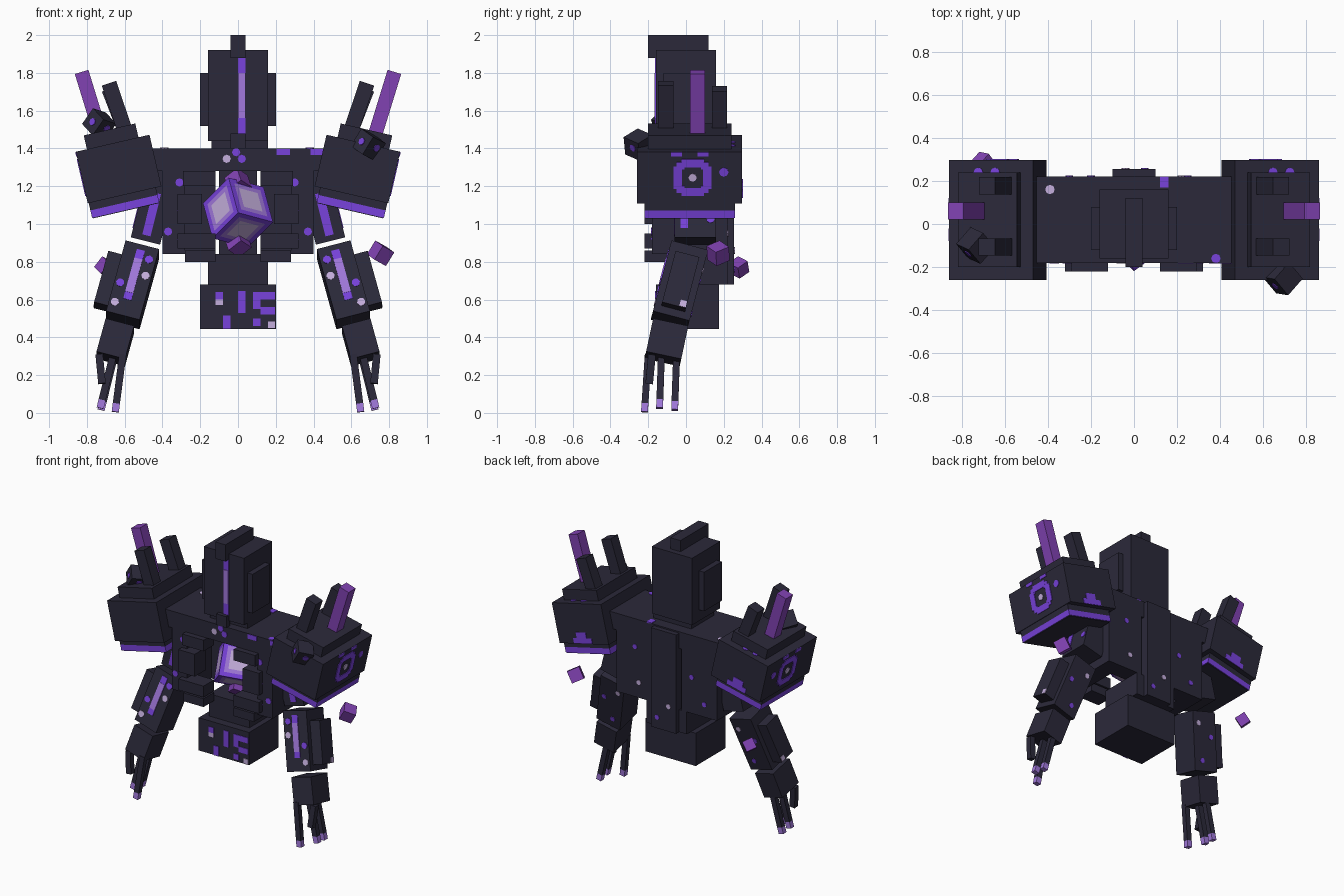
import bpy, bmesh
from math import radians
from mathutils import Matrix, Vector

if "Cube" in bpy.data.objects:
    bpy.data.objects.remove(bpy.data.objects["Cube"])


def material(name, rgb):
    m = bpy.data.materials.new(name)
    m.diffuse_color = (*rgb, 1)
    m.use_nodes = True
    m.node_tree.nodes["Principled BSDF"].inputs["Base Color"].default_value = m.diffuse_color
    return m


DARK = material("dark_slate", (0.024, 0.022, 0.042))
VIOLET = material("violet", (0.19, 0.055, 0.72))
PURPLE = material("crystal_purple", (0.22, 0.055, 0.45))
LIGHT = material("light_purple", (0.36, 0.19, 0.72))
PALE = material("pale_lilac", (0.56, 0.43, 0.73))
WORLD = Matrix.Identity(4)


def finish(name, bm, mats, frame=WORLD):
    me = bpy.data.meshes.new(name)
    bm.to_mesh(me)
    bm.free()
    for m in mats:
        me.materials.append(m)
    ob = bpy.data.objects.new(name, me)
    ob.matrix_world = frame
    bpy.context.collection.objects.link(ob)
    return ob


def box(name, loc, size, mat=DARK, frame=WORLD):
    bm = bmesh.new()
    bmesh.ops.create_cube(bm, size=1, matrix=Matrix.Translation(loc) @ Matrix.Diagonal((*size, 1)))
    return finish(name, bm, [mat], frame)


def span(name, x, y, z, mat=DARK, frame=WORLD):
    """Box given by its limits on each axis."""
    r = (x, y, z)
    return box(name, [(a + b) / 2 for a, b in r], [abs(b - a) for a, b in r], mat, frame)


def dot(name, loc, axis, mat=VIOLET, r=0.022, frame=WORLD):
    """Thin eight-sided spot facing along an axis."""
    bm = bmesh.new()
    turn = Vector(axis).to_track_quat('Z', 'Y').to_matrix().to_4x4()
    bmesh.ops.create_cone(bm, cap_ends=True, segments=8, radius1=r, radius2=r, depth=0.008,
                          matrix=Matrix.Translation(loc) @ turn)
    return finish(name, bm, [mat], frame)


def frame_at(loc, rx=0, ry=0, rz=0):
    return (Matrix.Translation(loc) @ Matrix.Rotation(radians(rz), 4, 'Z')
            @ Matrix.Rotation(radians(rx), 4, 'X') @ Matrix.Rotation(radians(ry), 4, 'Y'))


def rod(name, p, q, w, d, mat=DARK, tip=None):
    """Box running from p to q, tilted mostly sideways, with an optional coloured tip."""
    p, q = Vector(p), Vector(q)
    z = (q - p).normalized()
    x = Vector((0, 1, 0)).cross(z).normalized()
    f = Matrix.Translation(p) @ Matrix((x, z.cross(x), z)).transposed().to_4x4()
    n = (q - p).length
    cut = n - 0.045 if tip else n
    span(name, (-w / 2, w / 2), (-d / 2, d / 2), (0, cut), mat, f)
    if tip:
        span(name + "_tip", (-w / 2, w / 2), (-d / 2, d / 2), (cut, n), tip, f)


FRONT, BACK, UP, SIDE = (0, -1, 0), (0, 1, 0), (0, 0, 1), (1, 0, 0)

# Head
span("head", (-.16, .16), (-.16, .16), (1.44, 1.92))
span("head_crest", (-.04, .04), (-.20, .12), (1.88, 2.0))
span("neck", (-.14, .16), (-.12, .14), (1.39, 1.44))
span("chin", (-.04, .04), (-.19, -.15), (1.40, 1.48))
span("face_stripe", (0, .04), (-.165, -.156), (1.48, 1.88), VIOLET)
span("face_stripe_core", (0, .04), (-.168, -.160), (1.56, 1.80), LIGHT)

# Torso, hollow in the middle around the core
span("collar_beam", (-.46, .46), (-.18, .22), (1.28, 1.40))
span("spine", (-.10, .10), (.12, .255), (.68, 1.39))
span("abdomen", (-.16, .16), (-.10, .22), (.68, .84))
span("pelvis", (-.20, .20), (-.16, .175), (.445, .68))

# Pelvis runes
for x0, x1, z0, z1, m in [(-.08, -.04, .445, .515, VIOLET), (-.12, -.08, .60, .64, VIOLET),
                          (-.12, -.08, .57, .60, PALE), (0, .04, .53, .645, VIOLET),
                          (.08, .195, .60, .64, VIOLET), (.08, .12, .55, .60, VIOLET),
                          (.12, .195, .52, .56, VIOLET), (.08, .12, .46, .50, VIOLET),
                          (.16, .195, .45, .485, PALE)]:
    span("pelvis_rune", (x0, x1), (-.164, -.156), (z0, z1), m)

# Spots on the torso
for x, z, m in [(-.06, 1.345, PALE), (.02, 1.345, VIOLET), (-.01, 1.38, VIOLET),
                (.30, 1.22, VIOLET), (-.31, 1.22, VIOLET), (-.30, 1.07, VIOLET), (.30, 1.07, VIOLET),
                (-.30, .92, VIOLET), (.30, .92, VIOLET), (.37, .96, VIOLET), (-.37, .96, VIOLET)]:
    dot("chest_spot", (x, -.18, z), FRONT, m)
for x in (.24, .42):
    span("collar_mark", (x - .035, x + .035), (-.184, -.176), (1.365, 1.398), VIOLET)
for x, z, m in [(-.2, 1.1, VIOLET), (.25, 1.2, VIOLET), (.22, .95, PALE), (-.3, .93, VIOLET)]:
    dot("back_spot", (x, .22, z), BACK, m, .018)
for x, z, m in [(.05, .76, VIOLET), (-.04, .86, PALE)]:
    dot("spine_spot", (x, .255, z), BACK, m, .018)
dot("collar_spot", (-.39, .16, 1.40), UP, PALE)
dot("collar_spot", (.38, -.16, 1.40), UP, VIOLET)
span("collar_top_mark", (.12, .16), (.17, .22), (1.396, 1.404), VIOLET)

# Core crystal: corner-on cube with stepped glowing faces
bm = bmesh.new()
bmesh.ops.create_cube(bm, size=.235)
inner = list(bm.faces)
for step, width in ((1, .042), (2, .036)):
    bmesh.ops.inset_individual(bm, faces=inner, thickness=width, depth=0)
    for f in inner:
        f.material_index = step
corner = Vector((1, 1, 1)).rotation_difference(Vector((0, -1, 0))).to_matrix().to_4x4()
edge = corner @ Vector((0, 0, -1))
# Turn about the view axis so that one front edge leans up and to the left
flat, aim = Vector((edge.x, 0, edge.z)), Vector((.26, 0, -.97))
spin = (-flat).rotation_difference(-aim).to_matrix().to_4x4()
spin = Matrix.Rotation(radians(180), 4, 'Y') @ spin
finish("core_crystal", bm, [VIOLET, LIGHT, PALE], Matrix.Translation((0, -.015, 1.06)) @ spin @ corner)
for z in (1.22, .90):
    box("core_shard", (0, 0, 0), (.09, .09, .09), PURPLE, frame_at((0, 0, z), 45, 35, 20))

for s in (-1, 1):
    # Head side plate
    span("head_side_plate", (.15 * s, .20 * s), (-.12, .08), (1.52, 1.80))

    # Rib cage half, recessed beside the core
    span("chest_side", (.28 * s, .40 * s), (-.18, .22), (.84, 1.30))
    span("chest_back", (.12 * s, .30 * s), (.10, .22), (.84, 1.30))
    for a, b, z0, z1 in [(.12, .29, 1.20, 1.28), (.19, .32, 1.08, 1.16), (.19, .32, 1.0, 1.08),
                         (.12, .32, .87, .95), (.12, .28, .80, .86)]:
        span("rib", (a * s, b * s), (-.22, -.10), (z0, z1))

    # Shoulder block
    f = frame_at((.632 * s, 0, 1.291), ry=13 * s)
    span("shoulder", (-.2 * s, .2 * s), (-.26, .297), (-.14, .14), DARK, f)
    span("shoulder_cap", (-.14 * s, .14 * s), (-.20, .24), (.14, .215), DARK, f)
    span("shoulder_skirt", (-.17 * s, .195 * s), (-.22, .26), (-.18, -.14), DARK, f)
    span("shoulder_band", (-.17 * s, .195 * s), (-.22, .26), (-.22, -.18), VIOLET, f)
    span("shoulder_underside", (-.165 * s, .19 * s), (-.215, .255), (-.224, -.216), DARK, f)
    # Ring emblem on the outer face
    for i in (-1, 1):
        box("ring_bar", (.2 * s, .035 + .078 * i, 0), (.009, .044, .12), VIOLET, f)
        box("ring_bar", (.2 * s, .035, .078 * i), (.009, .12, .044), VIOLET, f)
        for j in (-1, 1):
            box("ring_corner", (.2 * s, .035 + .064 * i, .064 * j), (.0085, .04, .04), VIOLET, f)
    dot("ring_center", (.2 * s, .035, 0), SIDE, PALE, .022, f)
    dot("shoulder_spot", (.2 * s, .20, .03), SIDE, VIOLET, .025, f)
    for y in (-.05, .09):
        span("shoulder_rim_mark", (.196 * s, .204 * s), (y - .03, y + .03), (.115, .138), VIOLET, f)
    for x0, x1, z0, z1 in [(-.07, .08, -.138, -.10), (-.03, .05, -.10, -.06)]:
        span("shoulder_back_mark", (x0 * s, x1 * s), (.293, .301), (z0, z1), VIOLET, f)
    for x in (-.02, .06):
        dot("shoulder_top_spot", (x * s, .24, .14), UP, VIOLET, .022, f)

    # Spikes
    rod("crystal_spike", (.725 * s, .06, 1.47), (.828 * s, .06, 1.805), .075, .08, PURPLE)
    for y, z in ((-.107, 1.745), (.177, 1.715)):
        rod("dark_spike", (.60 * s, y, 1.50), (.683 * s, y, z), .08, .08)

    # Upper arm
    f = frame_at((.49 * s, .05, .91), ry=-14 * s)
    span("upper_arm", (-.08 * s, .08 * s), (-.11, .11), (0, .38), DARK, f)
    span("upper_arm_stripe", (-.02 * s, .025 * s), (-.114, -.106), (.03, .26), VIOLET, f)
    span("upper_arm_side_stripe", (.076 * s, .084 * s), (-.08, -.04), (.05, .16), VIOLET, f)
    dot("upper_arm_spot", (.08 * s, .08, .10), SIDE, VIOLET, .022, f)

    # Forearm with outer plate
    f = frame_at((.558 * s, -.035, .678), -14.7, -15 * s)
    span("forearm", (-.092 * s, .092 * s), (-.10, .10), (-.20, .20), DARK, f)
    span("forearm_plate", (.09 * s, .168 * s), (-.065, .065), (-.16, .13), DARK, f)
    span("forearm_stripe", (-.022 * s, .022 * s), (-.104, -.096), (-.11, .17), VIOLET, f)
    span("forearm_stripe_core", (-.022 * s, .022 * s), (-.107, -.099), (-.07, .12), LIGHT, f)
    for x, z, m in [(-.06, .04, PALE), (.06, -.14, PALE), (-.055, .13, VIOLET), (.06, -.03, VIOLET)]:
        dot("forearm_spot", (x * s, -.10, z), FRONT, m, .022, f)
    for x, z, m in [(-.05, .12, PALE), (.05, .03, VIOLET), (-.03, -.13, VIOLET)]:
        dot("forearm_back_spot", (x * s, .10, z), BACK, m, .018, f)
    box("forearm_plate_spot", (.168 * s, .045, -.14), (.009, .035, .035), PALE, f)

    # Hand, separated from the forearm, and fingers
    f = frame_at((.645 * s, -.10, .39), -12, -15 * s)
    span("hand", (-.078 * s, .078 * s), (-.095, .095), (-.11, .075), DARK, f)
    for p, q in [((.61, -.20, .31), (.65, -.22, .005)), ((.66, -.13, .31), (.73, -.14, .025)),
                 ((.655, -.05, .30), (.725, -.06, .015))]:
        rod("finger", (p[0] * s, *p[1:]), (q[0] * s, *q[1:]), .038, .036, DARK, LIGHT)
    rod("thumb", (.735 * s, -.18, .31), (.72 * s, -.195, .155), .04, .04)

# Loose cubes resting on the shoulders and floating behind the arms
for name, loc, size, mat, rot in [("dark_cube", (-.735, -.10, 1.53), .105, DARK, (35, 15, 40)),
                                  ("dark_cube", (.69, -.25, 1.42), .108, DARK, (25, 20, 40)),
                                  ("floating_cube", (-.70, .28, .77), .072, PURPLE, (30, 25, 35)),
                                  ("floating_cube", (.755, .17, .845), .085, PURPLE, (20, 25, 30))]:
    f = frame_at(loc, *rot)
    box(name, (0, 0, 0), (size,) * 3, mat, f)
    if mat == DARK:
        dot("cube_spot", (.01, -size / 2, .01), FRONT, VIOLET, .02, f)
        dot("cube_spot", (-size / 2, 0, 0), SIDE, VIOLET, .02, f)
